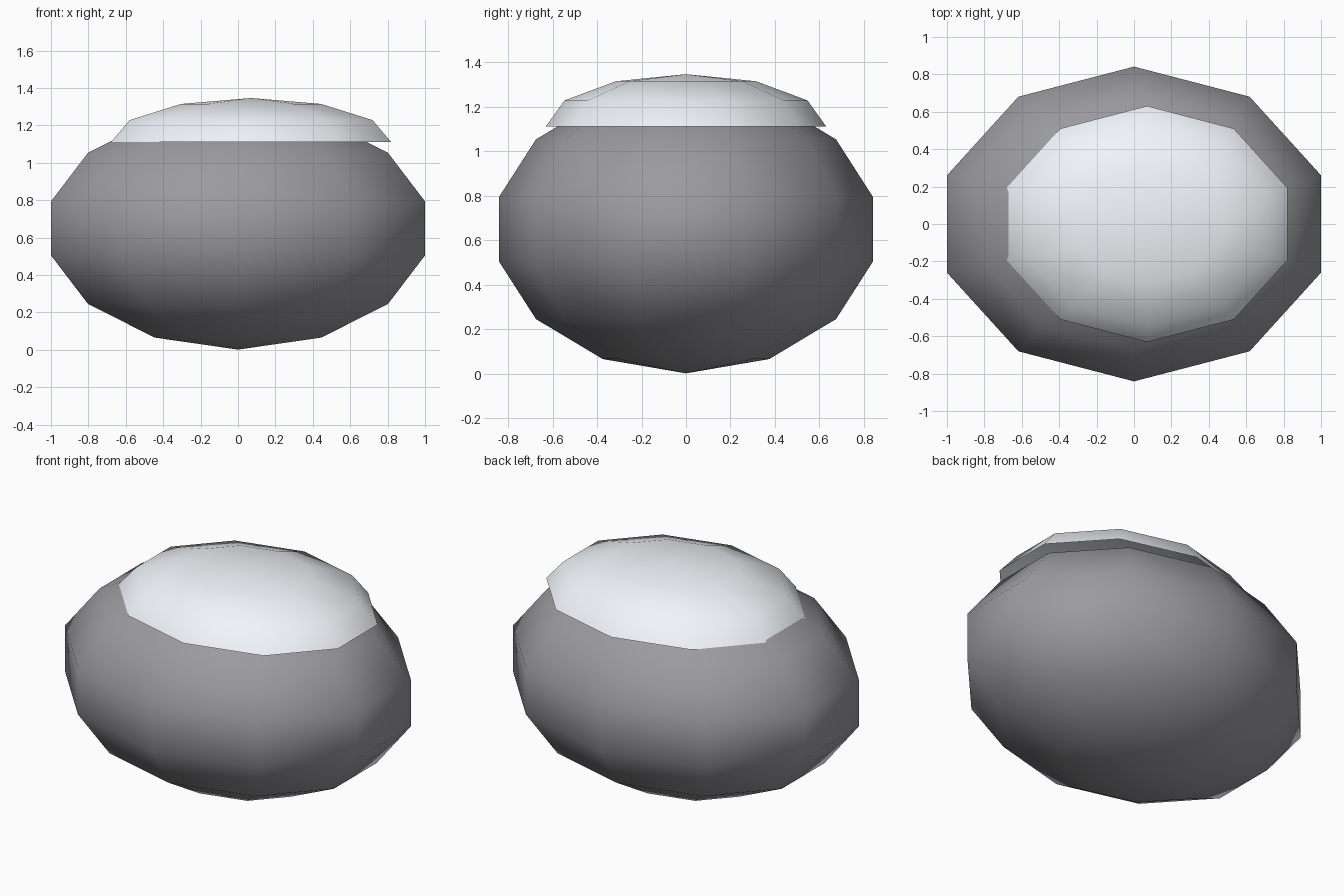
import bpy, bmesh

if "Cube" in bpy.data.objects:
    bpy.data.objects.remove(bpy.data.objects["Cube"])


def dome(name, segments, rings, radii, centre, color, upper_only=False):
    """Smooth low-poly ellipsoid, optionally only its open upper half."""
    bm = bmesh.new()
    bmesh.ops.create_uvsphere(bm, u_segments=segments, v_segments=rings, radius=1)
    if upper_only:
        low = [v for v in bm.verts if v.co.z < -0.01]
        bmesh.ops.delete(bm, geom=low, context='VERTS')
    bmesh.ops.scale(bm, vec=radii, verts=bm.verts)
    bmesh.ops.translate(bm, vec=centre, verts=bm.verts)
    for f in bm.faces:
        f.smooth = True
    mesh = bpy.data.meshes.new(name)
    bm.to_mesh(mesh)
    bm.free()
    mat = bpy.data.materials.new(name + "_color")
    mat.diffuse_color = color
    mat.use_nodes = True
    mat.node_tree.nodes["Principled BSDF"].inputs["Base Color"].default_value = mat.diffuse_color
    mesh.materials.append(mat)
    obj = bpy.data.objects.new(name, mesh)
    bpy.context.collection.objects.link(obj)
    return obj


# Grey boulder
dome("boulder", 10, 7, (1.0787, 0.863, 0.648), (0, 0, 0.649),
     (0.33, 0.33, 0.35, 1))

# Snow cap: open half shell sitting slightly off centre on top
dome("snow_cap", 10, 6, (0.788, 0.631, 0.236), (0.07, 0, 1.11),
     (0.88, 0.91, 0.95, 1), upper_only=True)
